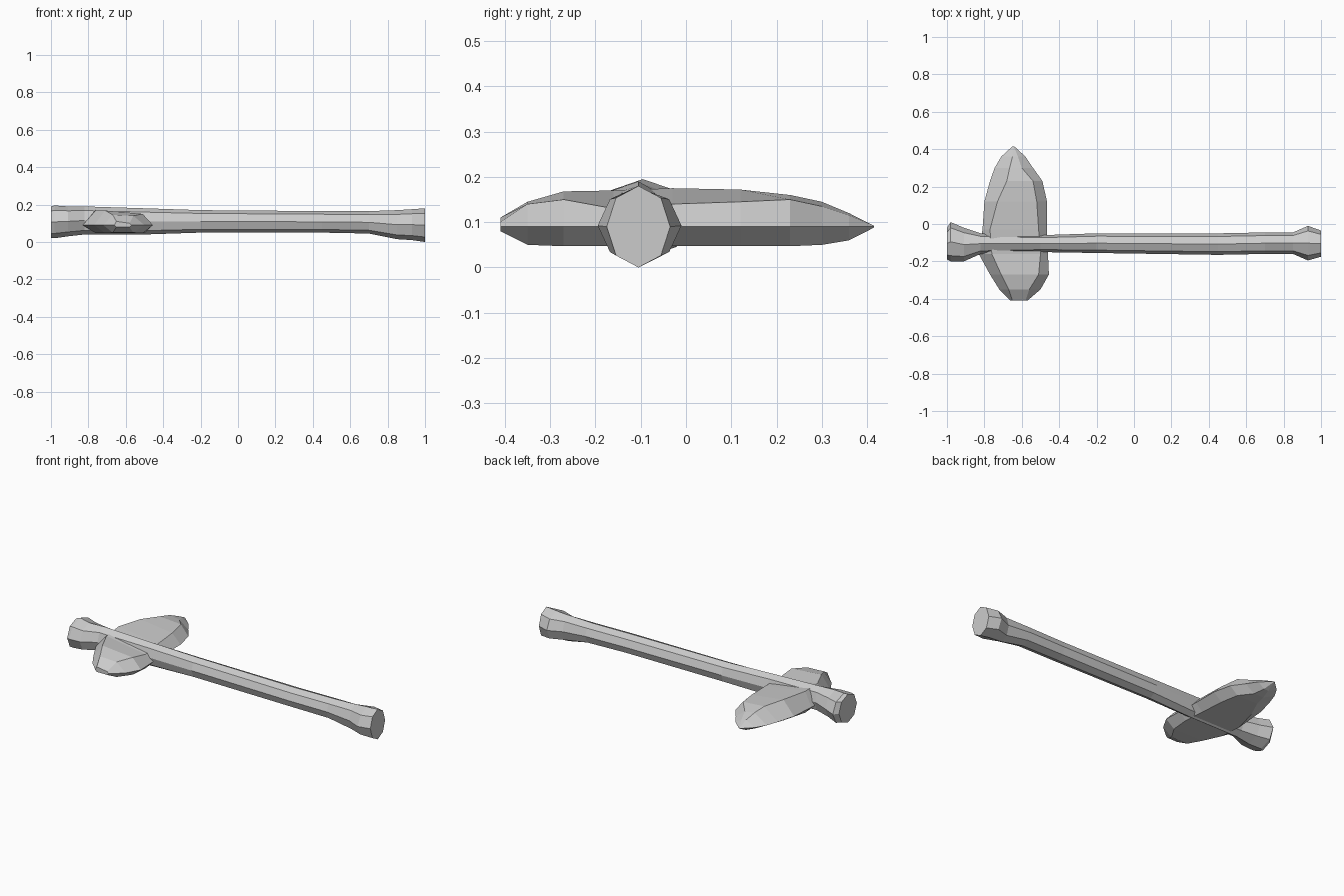
import bpy
import bmesh
import math

default_cube = bpy.data.objects.get("Cube")
if default_cube is not None:
    bpy.data.objects.remove(default_cube, do_unlink=True)


def make_material(name, colour):
    material = bpy.data.materials.new(name)
    material.use_nodes = True
    material.diffuse_color = colour
    shader = material.node_tree.nodes.get("Principled BSDF")
    shader.inputs["Base Color"].default_value = colour
    shader.inputs["Roughness"].default_value = 0.8
    return material


def loft(name, rings, material):
    """Bridge closed rings of equal length into a capped, flat-shaded solid."""
    mesh = bpy.data.meshes.new(name)
    bm = bmesh.new()
    loops = [[bm.verts.new(point) for point in ring] for ring in rings]
    for current, following in zip(loops, loops[1:]):
        count = len(current)
        for i in range(count):
            j = (i + 1) % count
            bm.faces.new((current[i], current[j], following[j], following[i]))
    bm.faces.new(loops[0])
    bm.faces.new(loops[-1])
    bmesh.ops.recalc_face_normals(bm, faces=bm.faces)
    bm.to_mesh(mesh)
    bm.free()
    mesh.materials.append(material)
    part = bpy.data.objects.new(name, mesh)
    bpy.context.collection.objects.link(part)
    return part


def octagon(x, y_low, y_high, z_low, z_high):
    """Eight-sided handle section with a corner pointing straight up."""
    y_mid, z_mid = (y_low + y_high) / 2, (z_low + z_high) / 2
    y_radius, z_radius = (y_high - y_low) / 2, (z_high - z_low) / 2
    angles = [i * math.pi / 4 for i in range(8)]
    return [(x, y_mid + y_radius * math.sin(a), z_mid + z_radius * math.cos(a))
            for a in angles]


def blade_section(y, left, right, crest, crest_z, shoulder, shoulder_z, base_z):
    """Six-sided head section: sharp rims, sloping top and flat underside."""
    rim_z = 0.09
    return [(left, y, rim_z),
            (crest, y, crest_z),
            (shoulder, y, shoulder_z),
            (right, y, rim_z),
            (shoulder, y, base_z),
            (crest, y, base_z)]


stone_grey = make_material("stone grey", (0.6, 0.6, 0.6, 1.0))

# Handle: thin shaft flaring into a knob at each end
handle_sections = [
    (-1.0, -0.19, -0.02, 0.02, 0.19),
    (-0.98, -0.2, 0.01, 0.02, 0.195),
    (-0.91, -0.2, -0.02, 0.03, 0.19),
    (-0.82, -0.16, -0.05, 0.04, 0.19),
    (-0.5, -0.15, -0.06, 0.04, 0.18),
    (-0.2, -0.155, -0.05, 0.05, 0.17),
    (0.45, -0.165, -0.05, 0.05, 0.165),
    (0.7, -0.16, -0.045, 0.045, 0.165),
    (0.85, -0.16, -0.045, 0.015, 0.17),
    (0.93, -0.195, -0.01, 0.01, 0.175),
    (1.0, -0.175, -0.035, 0.0, 0.18),
]
loft("handle", [octagon(*s) for s in handle_sections], stone_grey)

# Head: blunt lobe in front of the handle, long pointed lobe behind it
head_sections = [
    (-0.41, -0.66, -0.57, -0.65, 0.11, -0.58, 0.1, 0.08),
    (-0.35, -0.72, -0.5, -0.67, 0.145, -0.56, 0.14, 0.05),
    (-0.27, -0.77, -0.455, -0.71, 0.168, -0.51, 0.15, 0.047),
    (-0.16, -0.83, -0.46, -0.76, 0.17, -0.5, 0.13, 0.047),
    (-0.03, -0.81, -0.465, -0.77, 0.175, -0.51, 0.14, 0.047),
    (0.12, -0.8, -0.465, -0.73, 0.172, -0.52, 0.145, 0.047),
    (0.23, -0.77, -0.49, -0.68, 0.16, -0.54, 0.15, 0.047),
    (0.3, -0.745, -0.54, -0.665, 0.145, -0.6, 0.135, 0.05),
    (0.36, -0.71, -0.58, -0.65, 0.12, -0.62, 0.115, 0.06),
    (0.415, -0.65, -0.64, -0.647, 0.092, -0.643, 0.092, 0.088),
]
loft("axe_head", [blade_section(*s) for s in head_sections], stone_grey)
